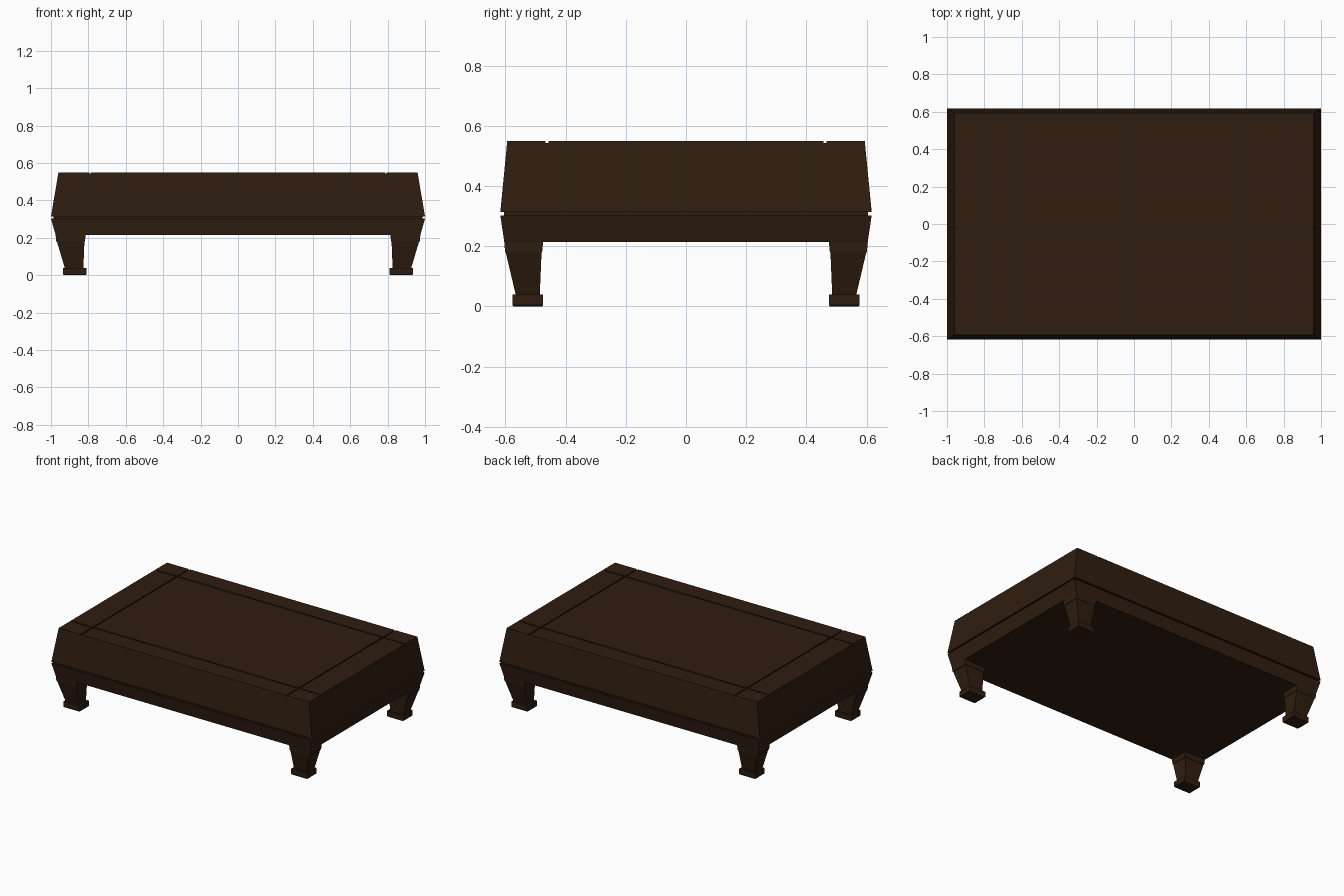
import bpy, bmesh

if "Cube" in bpy.data.objects:
    bpy.data.objects.remove(bpy.data.objects["Cube"])

wood = bpy.data.materials.new("dark_wood")
wood.diffuse_color = (0.028, 0.0125, 0.005, 1)
wood.use_nodes = True
wood.node_tree.nodes["Principled BSDF"].inputs["Base Color"].default_value = wood.diffuse_color


def loft(name, rings):
    """Stack rectangles (z, x0, x1, y0, y1) into a closed solid."""
    bm = bmesh.new()
    loops = []
    for z, x0, x1, y0, y1 in rings:
        loops.append([bm.verts.new(p) for p in
                      ((x0, y0, z), (x1, y0, z), (x1, y1, z), (x0, y1, z))])
    bm.faces.new(loops[0][::-1])
    bm.faces.new(loops[-1])
    for a, b in zip(loops, loops[1:]):
        for i in range(4):
            j = (i + 1) % 4
            bm.faces.new((a[i], a[j], b[j], b[i]))
    bmesh.ops.recalc_face_normals(bm, faces=bm.faces[:])
    me = bpy.data.meshes.new(name)
    bm.to_mesh(me)
    bm.free()
    me.materials.append(wood)
    ob = bpy.data.objects.new(name, me)
    bpy.context.collection.objects.link(ob)
    return ob


def centred(*rows):
    return [(z, -x, x, -y, y) for z, x, y in rows]


# Lower apron, recessed seam and sloping top slab
loft("apron", centred((0.215, 0.975, 0.604), (0.303, 1.0, 0.617)))
loft("seam", centred((0.300, 0.987, 0.605), (0.317, 0.987, 0.605)))
top = loft("table_top", centred((0.314, 1.0, 0.617), (0.549, 0.96, 0.594)))

# Crossing grooves cut into the top
for k, s in enumerate((-1, 1)):
    for axis in "xy":
        c, w, d = (0.79 if axis == "x" else 0.462) * s, 0.005, 0.006
        x0, x1, y0, y1 = (c - w, c + w, -1, 1) if axis == "x" else (-1.2, 1.2, c - w, c + w)
        cut = loft(f"groove_cutter_{axis}{k}", [(0.549 - d, x0, x1, y0, y1), (0.6, x0, x1, y0, y1)])
        cut.hide_render = True
        cut.hide_viewport = True
        mod = top.modifiers.new("groove", 'BOOLEAN')
        mod.operation = 'DIFFERENCE'
        mod.solver = 'EXACT'
        mod.object = cut

# Four tapered legs, each with a collar and a small block foot
parts = {
    "leg_collar": [(0.180, 0.818, 0.972, 0.478, 0.601), (0.215, 0.815, 0.975, 0.475, 0.604)],
    "leg": [(0.035, 0.827, 0.925, 0.486, 0.565), (0.180, 0.821, 0.968, 0.480, 0.599)],
    "foot": [(0.0, 0.815, 0.932, 0.478, 0.573), (0.005, 0.811, 0.936, 0.475, 0.577),
             (0.040, 0.811, 0.936, 0.475, 0.577)],
}
for sx, side in ((-1, "left"), (1, "right")):
    for sy, end in ((-1, "front"), (1, "back")):
        for part, rings in parts.items():
            loft(f"{end}_{side}_{part}",
                 [(z, *sorted((sx * a, sx * b)), *sorted((sy * c, sy * d)))
                  for z, a, b, c, d in rings])
